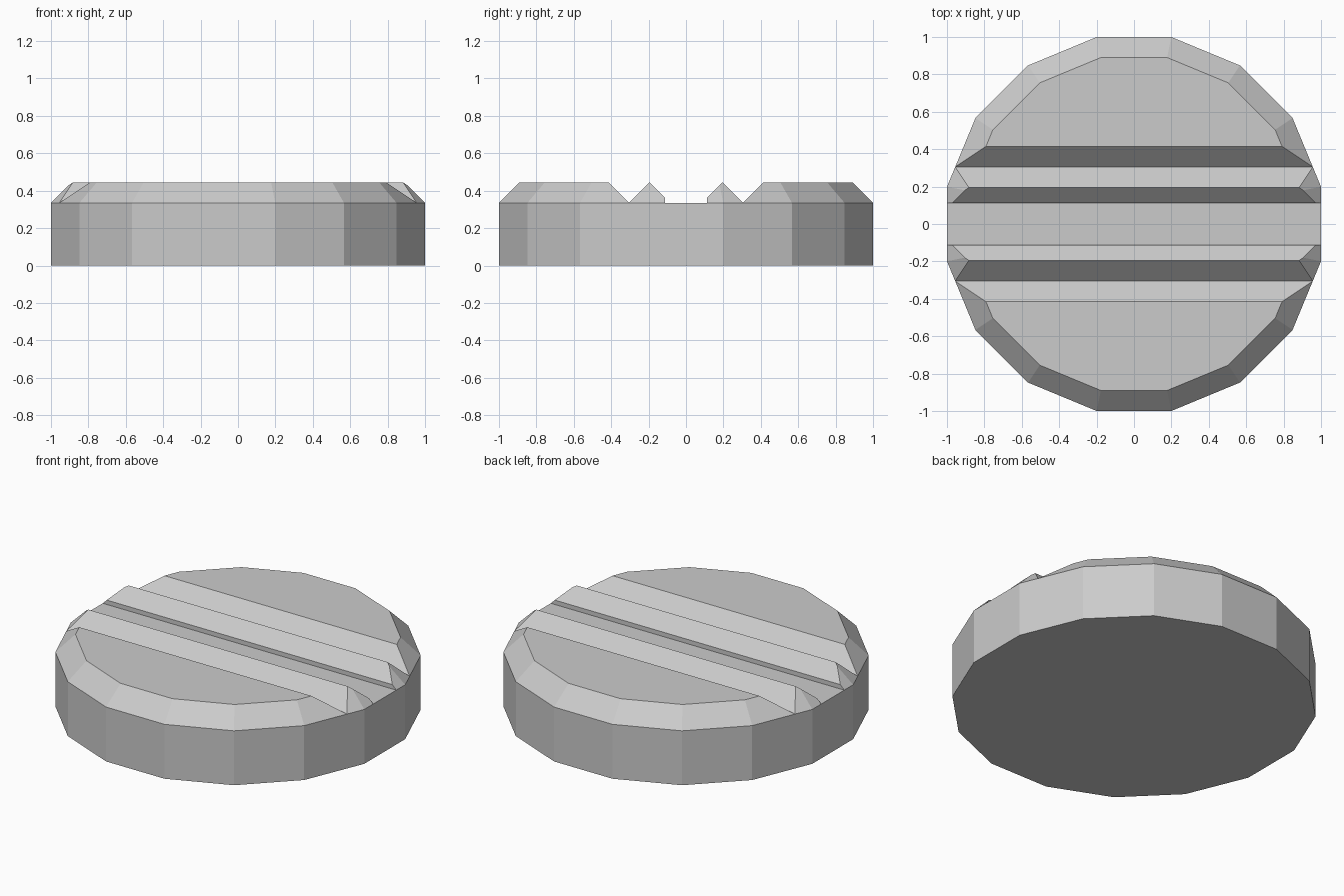
import bpy, bmesh, math

if "Cube" in bpy.data.objects:
    bpy.data.objects.remove(bpy.data.objects["Cube"])

SIDES = 16
HEIGHT, SHOULDER, FLOOR = 0.445, 0.335, 0.335
CHAMFER = HEIGHT - SHOULDER


def mesh_object(name, rings):
    """Skin a stack of equal-length rings and cap both ends."""
    bm = bmesh.new()
    loops = [[bm.verts.new(p) for p in ring] for ring in rings]
    n = len(loops[0])
    for a, b in zip(loops, loops[1:]):
        for i in range(n):
            j = (i + 1) % n
            bm.faces.new((a[i], a[j], b[j], b[i]))
    bm.faces.new(loops[0][::-1])
    bm.faces.new(loops[-1])
    bmesh.ops.recalc_face_normals(bm, faces=bm.faces)
    mesh = bpy.data.meshes.new(name)
    bm.to_mesh(mesh)
    bm.free()
    obj = bpy.data.objects.new(name, mesh)
    bpy.context.collection.objects.link(obj)
    return obj


def polygon_ring(apothem, z):
    r = apothem / math.cos(math.pi / SIDES)
    angles = [(i + 0.5) * 2 * math.pi / SIDES for i in range(SIDES)]
    return [(r * math.cos(a), r * math.sin(a), z) for a in angles]


# Sixteen-sided disc with a chamfered top rim
disc = mesh_object("round_disc", [polygon_ring(1, 0),
                                  polygon_ring(1, SHOULDER),
                                  polygon_ring(1 - CHAMFER, HEIGHT)])

# Groove profile (y, z): flat centre slot, sharp ridge, V groove; mirrored
half = [(0.112, FLOOR), (0.112, 0.362), (0.195, HEIGHT - 0.0002),
        (0.305, FLOOR), (0.525, FLOOR + 0.22)]
profile = half + [(-y, z) for y, z in reversed(half)]
cutter = mesh_object("groove_cutter",
                     [[(x, y, z) for y, z in profile] for x in (-1.2, 1.2)])
cutter.hide_render = True

# Cut the grooves across the full width
cut = disc.modifiers.new("grooves", "BOOLEAN")
cut.operation = "DIFFERENCE"
cut.solver = "EXACT"
cut.object = cutter
bpy.context.view_layer.objects.active = disc
bpy.ops.object.modifier_apply(modifier=cut.name)
bpy.data.objects.remove(cutter)
